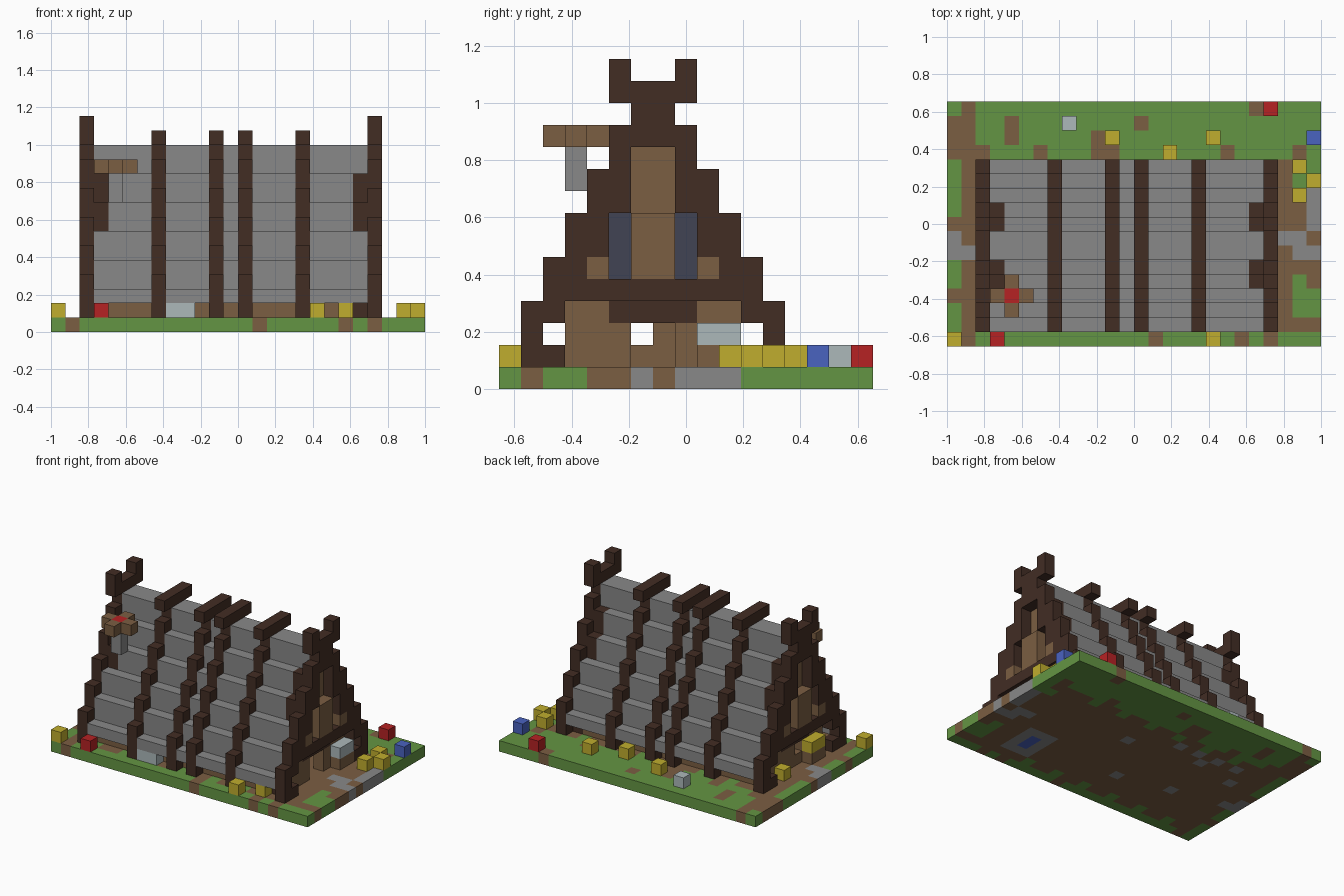
import bpy
import bmesh
import random
from mathutils import Vector

cube = bpy.data.objects.get("Cube")
if cube:
    bpy.data.objects.remove(cube)

S = 2 / 26                      # block size
ORIGIN = Vector((-1, -8.5 * S, 0))


def material(name, *rgb):
    lin = [((c / 255 + 0.055) / 1.055) ** 2.4 for c in rgb] + [1]
    m = bpy.data.materials.new(name)
    m.use_nodes = True
    m.diffuse_color = lin
    bsdf = next(n for n in m.node_tree.nodes if n.type == 'BSDF_PRINCIPLED')
    bsdf.inputs["Base Color"].default_value = lin
    return m


MATS = {
    "grass": material("grass green", 100, 149, 67),
    "brown": material("earth brown", 123, 94, 66),
    "stone": material("stone grey", 136, 136, 136),
    "dark": material("dark timber", 66, 45, 36),
    "yellow": material("flower yellow", 192, 174, 46),
    "red": material("flower red", 182, 34, 36),
    "blue": material("flower blue", 74, 99, 192),
    "pale": material("pale grey", 172, 184, 186),
    "slate": material("window slate", 65, 67, 84),
}
NAMES = list(MATS)
blocks = {}                     # cell -> (part, colour), later blocks win


def span(a):
    return range(a, a + 1) if isinstance(a, int) else range(a[0], a[1] + 1)


def fill(part, colour, xs, ys, zs):
    """Fill an inclusive box of blocks; single numbers are one block wide."""
    for i in span(xs):
        for j in span(ys):
            for k in span(zs):
                blocks[i, j, k] = (part, colour)


def both(part, colour, xs, ys, zs):
    """Fill a box and its mirror across the ridge."""
    fill(part, colour, xs, ys, zs)
    lo, hi = (ys, ys) if isinstance(ys, int) else ys
    fill(part, colour, xs, (13 - hi, 13 - lo), zs)


def patches(colour, *areas):
    for xs, ys in areas:
        fill("ground", colour, xs, ys, 0)


# Ground: lawn, bare earth under and around the house, paving
patches("grass", ((0, 25), (0, 16)))
patches("brown", ((1, 24), (1, 12)), (1, (13, 16)), (0, (13, 15)), (0, 8),
        (0, 3), (2, 13), (25, (4, 5)), (25, 7), (25, 1))
patches("brown", (4, (14, 15)), (6, 13), (10, (13, 14)), (11, (13, 14)),
        (13, 15), (19, 13), (21, 16), (24, 13))
for x in (1, 14, 20, 22):
    patches("brown", (x, 0))
patches("grass", (24, (2, 4)), (24, 11))
for x in range(3, 20, 3):
    patches("grass", (x, 1), (x + 2, 12))
patches("stone", (25, (8, 10)), (25, 6), (24, (6, 7)), (23, 7),
        (0, (6, 7)), (1, 6), ((19, 21), (2, 5)))
patches("blue", (20, (3, 4)))
rng = random.Random(3)
for n in range(9):
    patches("stone", (rng.randint(3, 17), rng.randint(2, 11)))

# Low side walls under the eaves
both("side_wall", "brown", (3, 21), 2, 1)

# Stepped stone roof
both("roof", "stone", (3, 21), 1, 2)
for n in range(4):
    both("roof", "stone", (3, 21), 2 + n, (3 + 2 * n, 4 + 2 * n))
fill("roof", "stone", (3, 21), (6, 7), (11, 12))

# Gable walls, recessed behind the end frames
for x, out in ((3, 2), (21, 22)):
    fill("gable_wall", "brown", x, (3, 10), (1, 3))
    fill("gable_wall", "dark", x, (5, 8), 3)
    fill("gable_wall", "dark", x, (3, 10), 4)
    fill("gable_wall", "dark", x, (4, 9), (5, 8))
    fill("gable_wall", "dark", x, (5, 8), (9, 10))
    fill("gable_wall", "brown", x, (6, 7), (5, 10))
    both("window", "slate", x, 5, (5, 7))
    fill("center_panel", "brown", out, (6, 7), (5, 7))
    both("window_ledge", "brown", out, 4, 5)
# Door openings
for cell in ((21, 6, 1), (21, 7, 1), (21, 6, 2), (21, 7, 2), (3, 6, 2)):
    del blocks[cell]

# Timber ribs over the roof
for x in (2, 7, 11, 13, 17, 22):
    both("timber_rib", "dark", x, 1, (1, 3))
    for n in range(4):
        both("timber_rib", "dark", x, 2 + n, (4 + 2 * n, 5 + 2 * n))
    fill("timber_rib", "dark", x, (6, 7), 12)
    fill("ridge_bar", "dark", x, (5, 8), 13)

# Heavier end frames with tie beams and ridge horns
for x in (2, 22):
    both("end_frame", "dark", x, 2, 1)
    both("end_frame", "dark", x, 2, 3)
    fill("end_frame", "dark", x, (2, 11), 4)
    both("end_frame", "dark", x, 3, 5)
    both("end_frame", "dark", x, 4, (6, 7))
    both("end_frame", "dark", x, 5, (8, 9))
    fill("end_frame", "dark", x, (5, 8), 11)
    both("ridge_horn", "dark", x, 5, 14)
both("corner_post", "dark", 21, 2, 1)

# Planters and low blocks beside the walls
fill("pale_planter", "pale", 22, (9, 10), 2)
fill("planter_base", "brown", 22, (9, 10), 1)
fill("yellow_planter", "yellow", 2, (4, 5), 2)
fill("planter_base", "brown", 2, (4, 5), 1)
fill("pale_block", "pale", (8, 9), 1, 1)

# Flower stand on the roof
fill("stand_post", "stone", 4, 3, (9, 10))
fill("stand_tray", "brown", (3, 5), 3, 11)
fill("stand_tray", "brown", 4, (2, 4), 11)
fill("stand_flower", "red", 4, 3, 11)

# Flowers on the ground
FLOWERS = {
    "yellow": ((0, 0), (18, 0), (20, 1), (11, 14), (15, 13), (18, 14),
               (24, 12), (25, 11), (24, 10), (2, 9)),
    "red": ((3, 0), (22, 16)),
    "blue": ((25, 14),),
    "pale": ((8, 15),),
}
for colour, spots in FLOWERS.items():
    for i, j in spots:
        fill(colour + "_flower", colour, i, j, 1)


# Turn each part into a mesh of its exposed faces
def build(part):
    bm = bmesh.new()
    verts = {}
    used = sorted({c for p, c in blocks.values() if p == part}, key=NAMES.index)
    for cell, (p, colour) in blocks.items():
        if p != part:
            continue
        for axis in range(3):
            for side in (0, 1):
                step = list(cell)
                step[axis] += 2 * side - 1
                if tuple(step) in blocks:
                    continue
                u, v = (axis + 1) % 3, (axis + 2) % 3
                ring = []
                for a, b in ((0, 0), (1, 0), (1, 1), (0, 1)):
                    c = list(cell)
                    c[axis] += side
                    c[u] += a
                    c[v] += b
                    c = tuple(c)
                    if c not in verts:
                        verts[c] = bm.verts.new(ORIGIN + Vector(c) * S)
                    ring.append(verts[c])
                face = bm.faces.new(ring if side else ring[::-1])
                face.material_index = used.index(colour)
    bmesh.ops.dissolve_limit(bm, angle_limit=0.01, verts=bm.verts[:],
                             edges=bm.edges[:], delimit={'MATERIAL'})
    mesh = bpy.data.meshes.new(part)
    bm.to_mesh(mesh)
    bm.free()
    for c in used:
        mesh.materials.append(MATS[c])
    bpy.context.collection.objects.link(bpy.data.objects.new(part, mesh))


for part in dict.fromkeys(p for p, c in blocks.values()):
    build(part)
